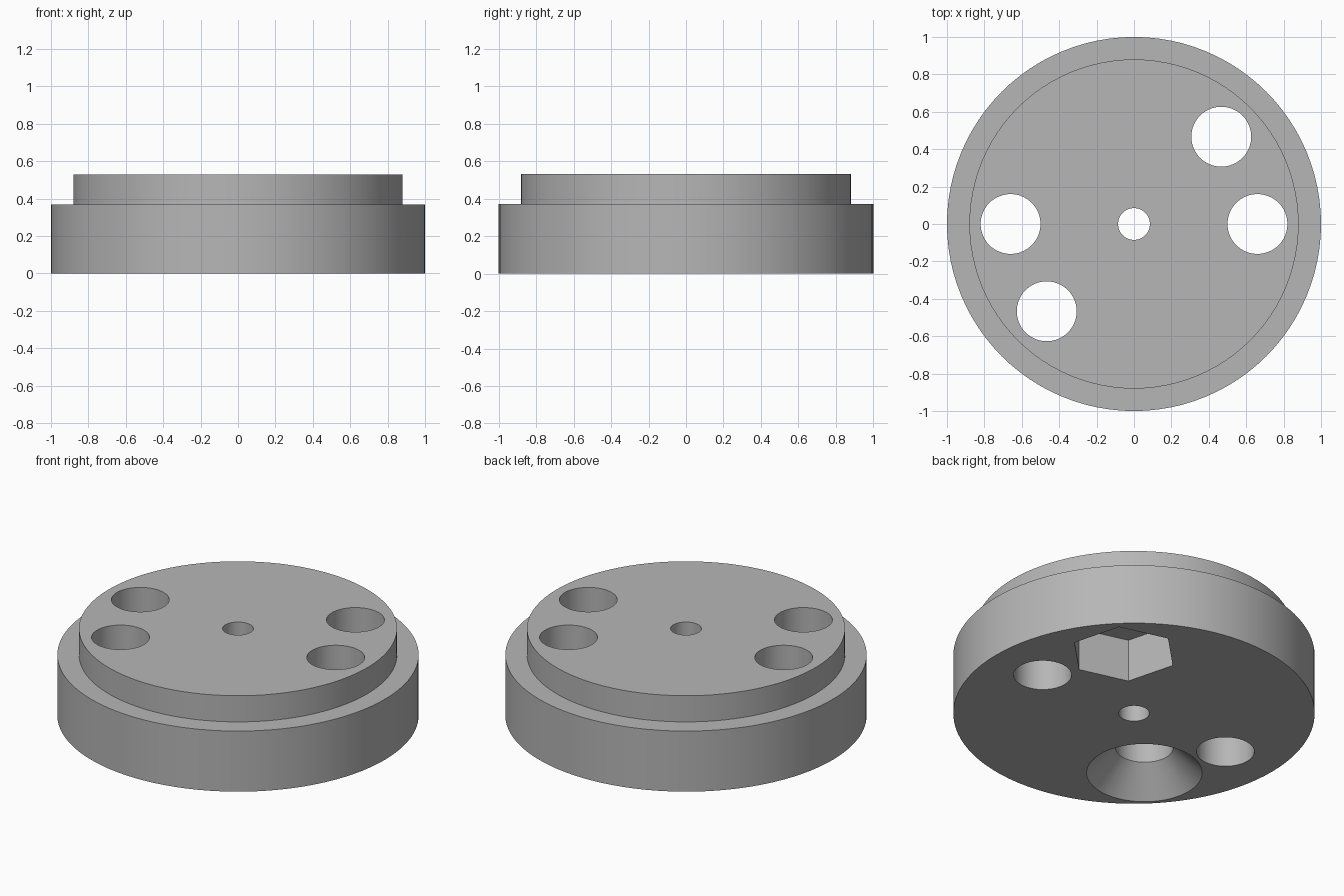
import bpy, bmesh
from math import radians, sin, cos, tau

cube = bpy.data.objects.get("Cube")
if cube:
    bpy.data.objects.remove(cube, do_unlink=True)

# Single grey material
grey = bpy.data.materials.new("plain grey")
grey.use_nodes = True
colour = (0.47, 0.47, 0.47, 1)
grey.diffuse_color = colour
grey.node_tree.nodes["Principled BSDF"].inputs["Base Color"].default_value = colour

BASE_TOP, DISC_TOP = 0.37, 0.53
HOLE_R, PITCH_R = 0.16, 0.66


def lathe(name, profile, sides, centre=(0, 0), start=0):
    """Closed solid turned from (radius, height) points, bottom to top."""
    bm = bmesh.new()
    rings = []
    for r, z in profile:
        angles = [start + tau * i / sides for i in range(sides)]
        rings.append([bm.verts.new((r * cos(a), r * sin(a), z)) for a in angles])
    for low, high in zip(rings, rings[1:]):
        for i in range(sides):
            j = (i + 1) % sides
            bm.faces.new((low[i], low[j], high[j], high[i]))
    bm.faces.new(rings[0][::-1])
    bm.faces.new(rings[-1])
    mesh = bpy.data.meshes.new(name)
    bm.to_mesh(mesh)
    bm.free()
    mesh.materials.append(grey)
    obj = bpy.data.objects.new(name, mesh)
    obj.location = (*centre, 0)
    bpy.context.collection.objects.link(obj)
    return obj


def polar(degrees):
    return PITCH_R * cos(radians(degrees)), PITCH_R * sin(radians(degrees))


def drill(name, radius, centre):
    return lathe(name, [(radius, -0.1), (radius, 0.7)], 64, centre)


# Stepped disc
body = lathe("stepped_disc",
             [(1, 0), (1, BASE_TOP), (0.88, BASE_TOP), (0.88, DISC_TOP)], 96)

# Through holes: centre bore and four on the pitch circle
cutters = [drill("centre_bore_cutter", 0.085, (0, 0))]
for angle in (0, 45, 180):
    cutters.append(drill("bolt_hole_cutter", HOLE_R, polar(angle)))

# Countersunk hole, conical on the underside
cutters.append(lathe("countersink_cutter",
                     [(0.37, -0.05), (HOLE_R, 0.16), (HOLE_R, 0.7)],
                     64, polar(225)))

# Hexagonal nut pocket on the underside
cutters.append(lathe("nut_pocket_cutter", [(0.3, -0.1), (0.3, 0.26)],
                     6, polar(45), radians(45)))

# Cut everything out of the disc
bpy.context.view_layer.objects.active = body
for cutter in cutters:
    mod = body.modifiers.new("cut", 'BOOLEAN')
    mod.operation, mod.solver, mod.object = 'DIFFERENCE', 'EXACT', cutter
    bpy.ops.object.modifier_apply(modifier=mod.name)
    bpy.data.objects.remove(cutter, do_unlink=True)

bpy.ops.object.select_all(action='DESELECT')
body.select_set(True)
bpy.ops.object.shade_smooth_by_angle(angle=radians(30))
